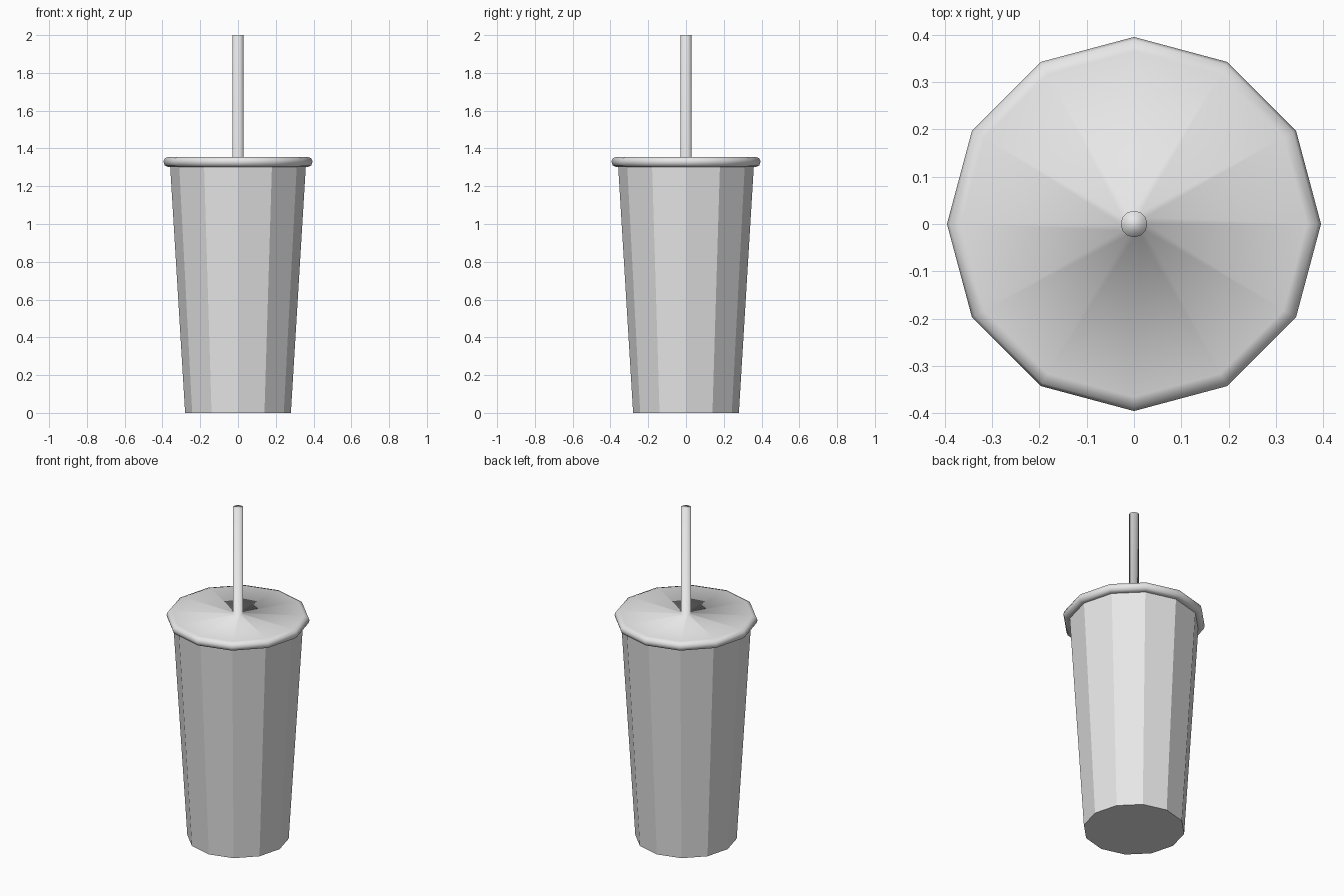
import bpy
import bmesh
from math import sin, cos, tau

SIDES = 12

cube = bpy.data.objects.get("Cube")
if cube:
    bpy.data.objects.remove(cube, do_unlink=True)

# One plain grey for the whole model
grey = bpy.data.materials.new("plain_grey")
grey.use_nodes = True
colour = (0.8, 0.8, 0.8, 1.0)
grey.diffuse_color = colour
grey.node_tree.nodes["Principled BSDF"].inputs["Base Color"].default_value = colour


def lathe(name, profile, smooth):
    """Revolve (radius, height) points, listed bottom to top, and cap both ends."""
    bm = bmesh.new()
    rings = []
    for radius, z in profile:
        rings.append([bm.verts.new((radius * cos(tau * i / SIDES),
                                    radius * sin(tau * i / SIDES), z))
                      for i in range(SIDES)])
    for low, high in zip(rings, rings[1:]):
        for i in range(SIDES):
            j = (i + 1) % SIDES
            bm.faces.new((low[i], low[j], high[j], high[i]))
    bm.faces.new(rings[0][::-1])
    bm.faces.new(rings[-1])
    for face in bm.faces:
        face.smooth = smooth
    mesh = bpy.data.meshes.new(name)
    bm.to_mesh(mesh)
    bm.free()
    mesh.materials.append(grey)
    obj = bpy.data.objects.new(name, mesh)
    bpy.context.collection.objects.link(obj)
    return obj


# Tapered faceted cup
lathe("cup", [(0.28, 0.0), (0.36, 1.32)], smooth=False)

# Rounded lid rim, flat top and straw, smoothed as one surface
lathe("lid_and_straw", [
    (0.34, 1.305), (0.372, 1.303), (0.388, 1.31), (0.395, 1.33),
    (0.388, 1.348), (0.365, 1.356),
    (0.028, 1.356), (0.028, 2.0),
], smooth=True)
